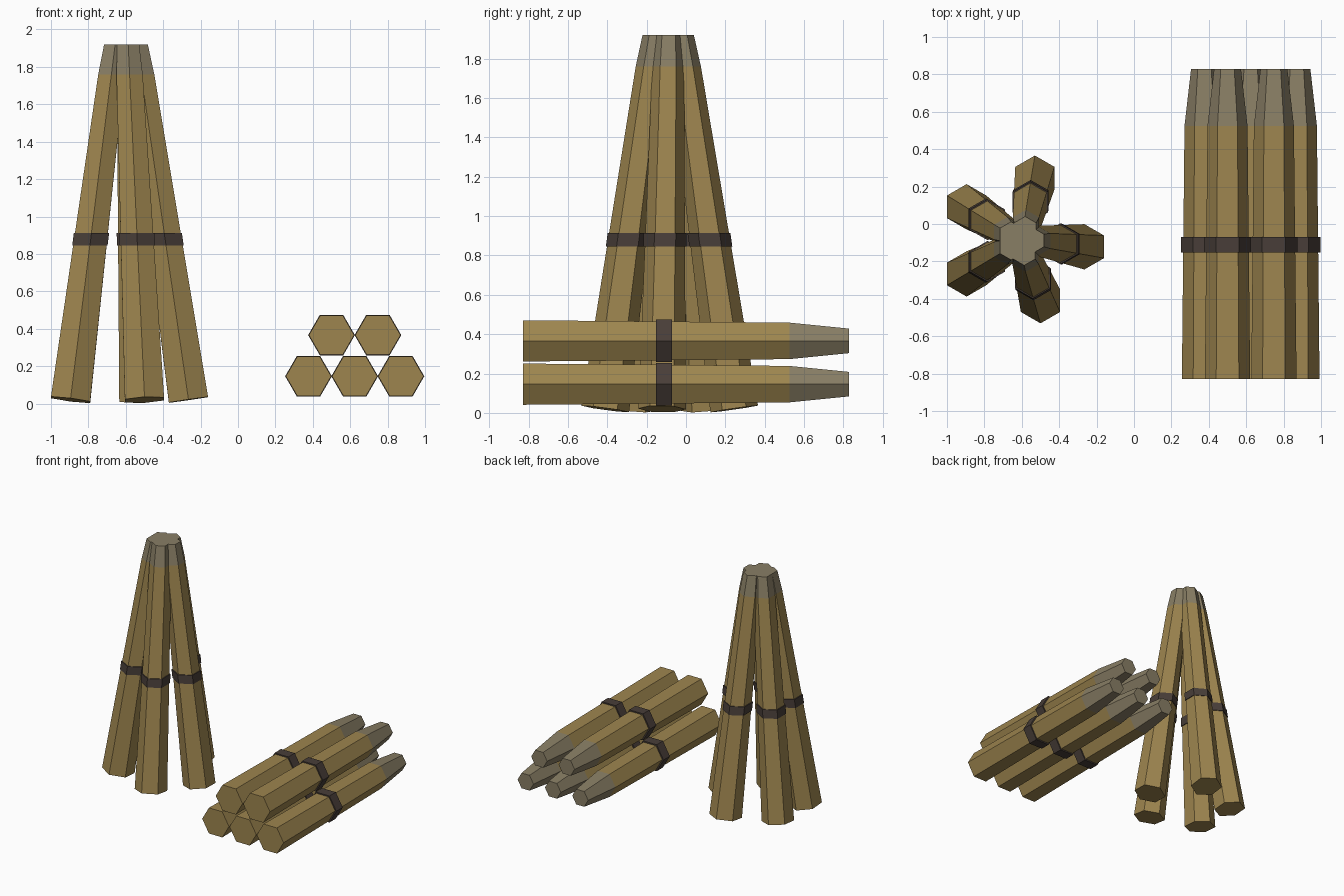
import bpy, bmesh, math
from mathutils import Vector

if "Cube" in bpy.data.objects:
    bpy.data.objects.remove(bpy.data.objects["Cube"])


def material(name, rgb):
    m = bpy.data.materials.new(name)
    m.diffuse_color = (*rgb, 1)
    m.use_nodes = True
    m.node_tree.nodes["Principled BSDF"].inputs["Base Color"].default_value = m.diffuse_color
    return m


WOOD = material("wood", (0.34, 0.235, 0.078))
TIP = material("weathered tip", (0.25, 0.21, 0.13))
BAND = material("dark strap", (0.065, 0.048, 0.04))


def loft(name, rings, mats, seg_mat=None, caps=True):
    """Skin a list of hexagonal rings; seg_mat gives a material per segment."""
    bm = bmesh.new()
    vr = [[bm.verts.new(p) for p in ring] for ring in rings]
    for s, (a, b) in enumerate(zip(vr, vr[1:])):
        for i in range(6):
            j = (i + 1) % 6
            f = bm.faces.new((a[i], a[j], b[j], b[i]))
            f.material_index = seg_mat[s] if seg_mat else 0
    if caps:
        bm.faces.new(vr[0][::-1]).material_index = seg_mat[0]
        bm.faces.new(vr[-1]).material_index = seg_mat[-1]
    else:
        # close the strap back onto its inner ring
        for i in range(6):
            j = (i + 1) % 6
            bm.faces.new((vr[-1][i], vr[-1][j], vr[0][j], vr[0][i]))
    bmesh.ops.recalc_face_normals(bm, faces=bm.faces)
    me = bpy.data.meshes.new(name)
    bm.to_mesh(me)
    bm.free()
    for m in mats:
        me.materials.append(m)
    ob = bpy.data.objects.new(name, me)
    bpy.context.collection.objects.link(ob)
    return ob


def lying_ring(x, z, y, r):
    # corners point left and right
    return [Vector((x + r * math.cos(k * math.pi / 3), y,
                    z + r * math.sin(k * math.pi / 3))) for k in range(6)]


def standing_ring(c, r, tilt=Vector((0, 0, 0))):
    # corners point front and back; tilt raises the outer edge
    ring = []
    for k in range(6):
        a = math.pi / 6 + k * math.pi / 3
        d = Vector((r * math.cos(a), r * math.sin(a), 0))
        ring.append(c + d + Vector((0, 0, d.dot(tilt))))
    return ring


# Stacked logs: three below, two above
stack = [(0.377, 0.146), (0.624, 0.146), (0.871, 0.146), (0.50, 0.366), (0.748, 0.366)]
for n, (x, z) in enumerate(stack, 1):
    loft(f"stacked_log_{n}",
         [lying_ring(x, z, y, r) for y, r in
          ((-0.828, 0.121), (0.525, 0.107), (0.828, 0.072))],
         [WOOD, TIP], [0, 1])
    loft(f"stacked_log_strap_{n}",
         [lying_ring(x, z, y, r) for y, r in
          ((-0.152, 0.112), (-0.152, 0.125), (-0.07, 0.125), (-0.07, 0.112))],
         [BAND], caps=False)

# Leaning logs: foot and top centres of each
TOP_Z, FOOT_Z = 1.92, 0.02
leaning = [((-0.265, -0.122), (-0.541, -0.088)),
           ((-0.530, 0.245), (-0.582, -0.028)),
           ((-0.895, 0.092), (-0.657, -0.056)),
           ((-0.895, -0.267), (-0.657, -0.124)),
           ((-0.500, -0.410), (-0.587, -0.153))]
for n, (foot, top) in enumerate(leaning, 1):
    foot = Vector((*foot, FOOT_Z))
    top = Vector((*top, TOP_Z))
    lean = (foot - top) / (TOP_Z - FOOT_Z)
    lean.z = 0

    def at(z):
        return foot.lerp(top, (z - FOOT_Z) / (TOP_Z - FOOT_Z))

    loft(f"leaning_log_{n}",
         [standing_ring(foot, 0.121, lean),
          standing_ring(at(1.76), 0.081),
          standing_ring(top, 0.068)],
         [WOOD, TIP], [0, 1])
    loft(f"leaning_log_strap_{n}",
         [standing_ring(at(z), r) for z, r in
          ((0.845, 0.098), (0.845, 0.109), (0.913, 0.109), (0.913, 0.098))],
         [BAND], caps=False)
